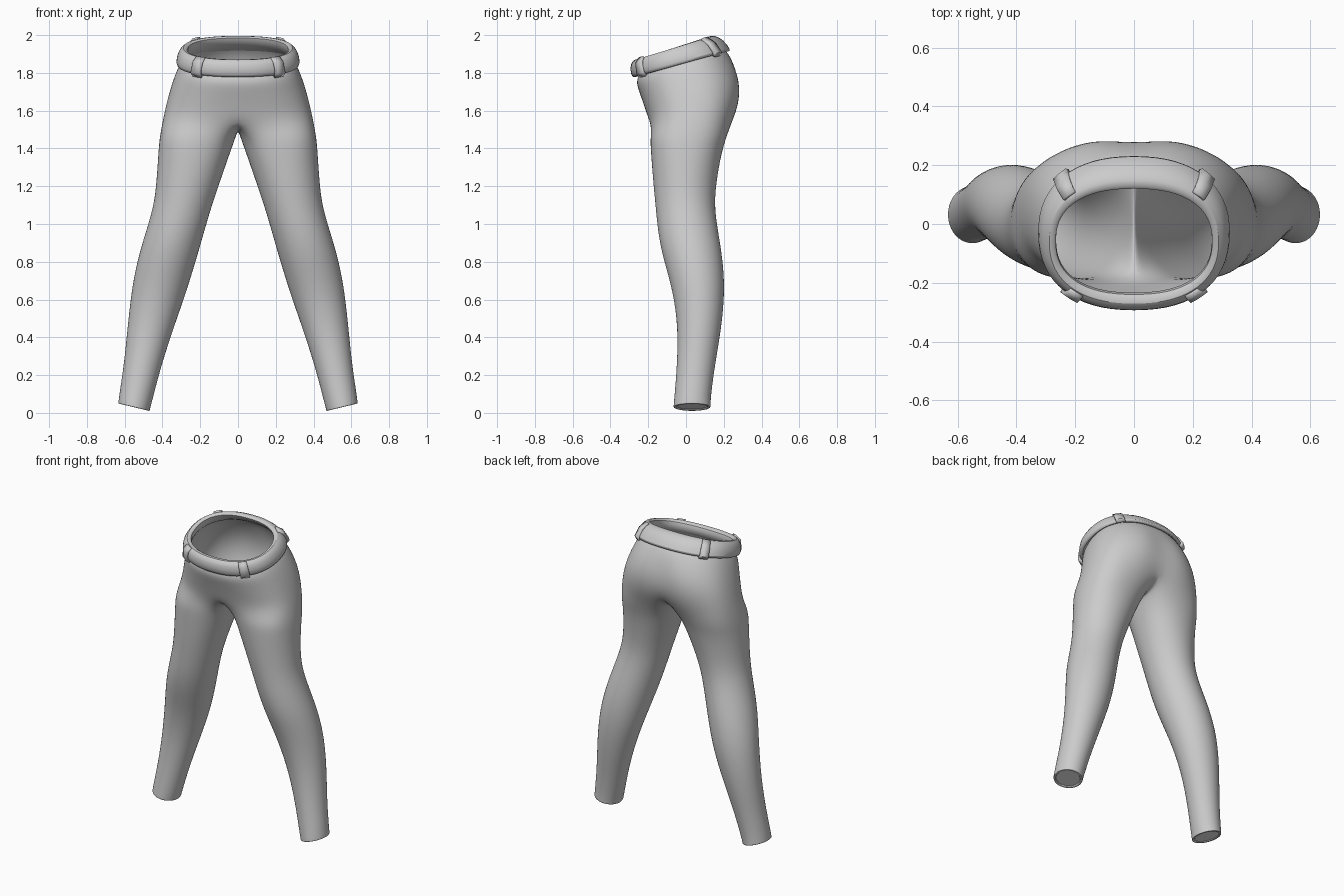
import bpy, bmesh
from math import sin, cos, pi, radians, copysign

cube = bpy.data.objects.get("Cube")
if cube:
    bpy.data.objects.remove(cube)


def material(name, rgb):
    m = bpy.data.materials.new(name)
    m.use_nodes = True
    m.diffuse_color = (*rgb, 1)
    m.node_tree.nodes["Principled BSDF"].inputs["Base Color"].default_value = (*rgb, 1)
    return m


GREY = material("cloth grey", (0.6, 0.6, 0.6))
PALE = material("pale hem opening", (0.9, 0.9, 0.9))


def power(v, n):
    return copysign(abs(v) ** (2 / n), v)


def oval(angle, cx, rx, yf, yb, n):
    """Point on a rounded outline: angle 0 is the front, 90 degrees the left."""
    return (cx + rx * power(sin(angle), n),
            (yf + yb) / 2 - (yb - yf) / 2 * power(cos(angle), n))


def hip_point(angle, row, grow=0.0):
    """Point on a hip-level ring whose height runs from zf (front) to zb (back)."""
    rx, yf, yb, zf, zb, n = row
    x, y = oval(angle, 0, rx + grow, yf - grow, yb + grow, n)
    return x, y, zf + (zb - zf) * (y - yf) / (yb - yf)


def finish(name, bm, mat, levels=0, mirror=False, thick=0):
    bmesh.ops.recalc_face_normals(bm, faces=bm.faces)
    me = bpy.data.meshes.new(name)
    bm.to_mesh(me)
    bm.free()
    me.materials.append(mat)
    ob = bpy.data.objects.new(name, me)
    bpy.context.collection.objects.link(ob)
    if thick:
        ob.modifiers.new("thickness", 'SOLIDIFY').thickness = thick
    if mirror:
        ob.modifiers.new("mirror", 'MIRROR').merge_threshold = 0.002
    if levels:
        s = ob.modifiers.new("smooth", 'SUBSURF')
        s.levels = s.render_levels = levels
    bpy.ops.object.select_all(action='DESELECT')
    ob.select_set(True)
    bpy.context.view_layer.objects.active = ob
    bpy.ops.object.shade_smooth_by_angle(angle=radians(50))
    return ob


def bridge(bm, a, b, closed):
    count = len(a)
    for i in range(count if closed else count - 1):
        j = (i + 1) % count
        bm.faces.new((a[i], a[j], b[j], b[i]))


# Trousers: hip rows are half rings (half width, front y, back y, front z, back z, shape)
ARC, INNER = 12, 3
HIPS = [
    (0.295, -0.245, 0.20, 1.80, 1.93, 2.3),
    (0.320, -0.268, 0.235, 1.755, 1.895, 2.3),
    (0.350, -0.250, 0.285, 1.70, 1.80, 2.3),
    (0.375, -0.225, 0.300, 1.63, 1.70, 2.4),
    (0.397, -0.200, 0.280, 1.55, 1.59, 2.5),
]
# Leg rows: height, inner x, outer x, front y, back y, shape, tilt
LEGS = [
    (1.46, 0.014, 0.414, -0.190, 0.215, 2.4, 0.02),
    (1.38, 0.045, 0.421, -0.186, 0.188, 2.2, 0.06),
    (1.20, 0.110, 0.432, -0.172, 0.157, 2.0, 0.12),
    (1.08, 0.152, 0.445, -0.160, 0.152, 2.0, 0.18),
    (0.95, 0.190, 0.480, -0.148, 0.172, 2.0, 0.22),
    (0.82, 0.228, 0.522, -0.122, 0.194, 2.0, 0.22),
    (0.65, 0.280, 0.560, -0.070, 0.207, 2.0, 0.22),
    (0.45, 0.350, 0.583, -0.042, 0.188, 2.0, 0.22),
    (0.25, 0.412, 0.602, -0.048, 0.153, 2.0, 0.22),
    (0.10, 0.450, 0.625, -0.060, 0.133, 2.0, 0.24),
    (0.04, 0.466, 0.633, -0.066, 0.130, 2.0, 0.24),
    (0.03, 0.468, 0.634, -0.066, 0.130, 2.0, 0.24),
]


def leg_ring(bm, row, scale=1.02, lift=0.0):
    z, xi, xo, yf, yb, n, tilt = row
    cx, rx = (xi + xo) / 2, (xo - xi) / 2 * scale
    cy, ry = (yf + yb) / 2, (yb - yf) / 2 * scale
    ring = []
    for i in range(ARC + INNER + 1):
        angle = -pi / 4 + i * 2 * pi / (ARC + INNER + 1)
        x, y = oval(angle, cx, rx, cy - ry, cy + ry, n)
        ring.append(bm.verts.new((max(x, 0.008), y, z + lift + tilt * (x - cx))))
    return ring


bm = bmesh.new()
previous = None
for k, row in enumerate(HIPS):
    ring = []
    for i in range(ARC + 1):
        x, y, z = hip_point(pi * i / ARC, row)
        if i in (0, ARC):
            x = 0
        if i == ARC and k > 1:
            y -= 0.02          # seat seam
        ring.append(bm.verts.new((x, y, z)))
    if previous:
        bridge(bm, previous, ring, False)
    previous = ring
# crotch seam closes the half ring into a leg ring
previous = previous + [bm.verts.new(p) for p in ((0, 0.13, 1.515), (0, 0.01, 1.495), (0, -0.11, 1.51))]
for row in LEGS:
    ring = leg_ring(bm, row)
    bridge(bm, previous, ring, True)
    previous = ring
# hem turned inward
for scale, lift in ((0.97, 0), (0.86, 0), (0.84, 0.006), (0.84, 0.03)):
    ring = leg_ring(bm, LEGS[-1], scale, lift)
    bridge(bm, previous, ring, True)
    previous = ring
finish("trousers", bm, GREY, levels=2, mirror=True)

# Pale closure inside each hem
bm = bmesh.new()
bm.faces.new(leg_ring(bm, LEGS[-1], 0.86, 0.006))
finish("hem_opening", bm, PALE, mirror=True)

# Waistband: rounded section swept round the waist
BAND = [
    (0.318, -0.272, 0.232, 1.765, 1.905, 2.3),
    (0.333, -0.294, 0.238, 1.785, 1.925, 2.3),
    (0.318, -0.298, 0.200, 1.845, 1.975, 2.3),
    (0.290, -0.275, 0.150, 1.875, 2.003, 2.3),
    (0.262, -0.235, 0.108, 1.870, 1.990, 2.4),
    (0.268, -0.230, 0.145, 1.820, 1.945, 2.4),
]
SEGMENTS = 32
bm = bmesh.new()
rings = [[bm.verts.new(hip_point(2 * pi * i / SEGMENTS, row)) for i in range(SEGMENTS)]
         for row in BAND]
for a, b in zip(rings, rings[1:] + rings[:1]):
    bridge(bm, a, b, True)
finish("waistband", bm, GREY, levels=1)

# Belt loops: strips wrapped over the waistband
for name, centre in (("front_belt_loop", 0.68), ("back_belt_loop", pi - 0.8)):
    bm = bmesh.new()
    strips = [[bm.verts.new(hip_point(centre + d, row, 0.008)) for d in (-0.1, 0, 0.1)]
              for row in BAND[:4]]
    for a, b in zip(strips, strips[1:]):
        bridge(bm, a, b, False)
    finish(name, bm, GREY, mirror=True, thick=0.016)
